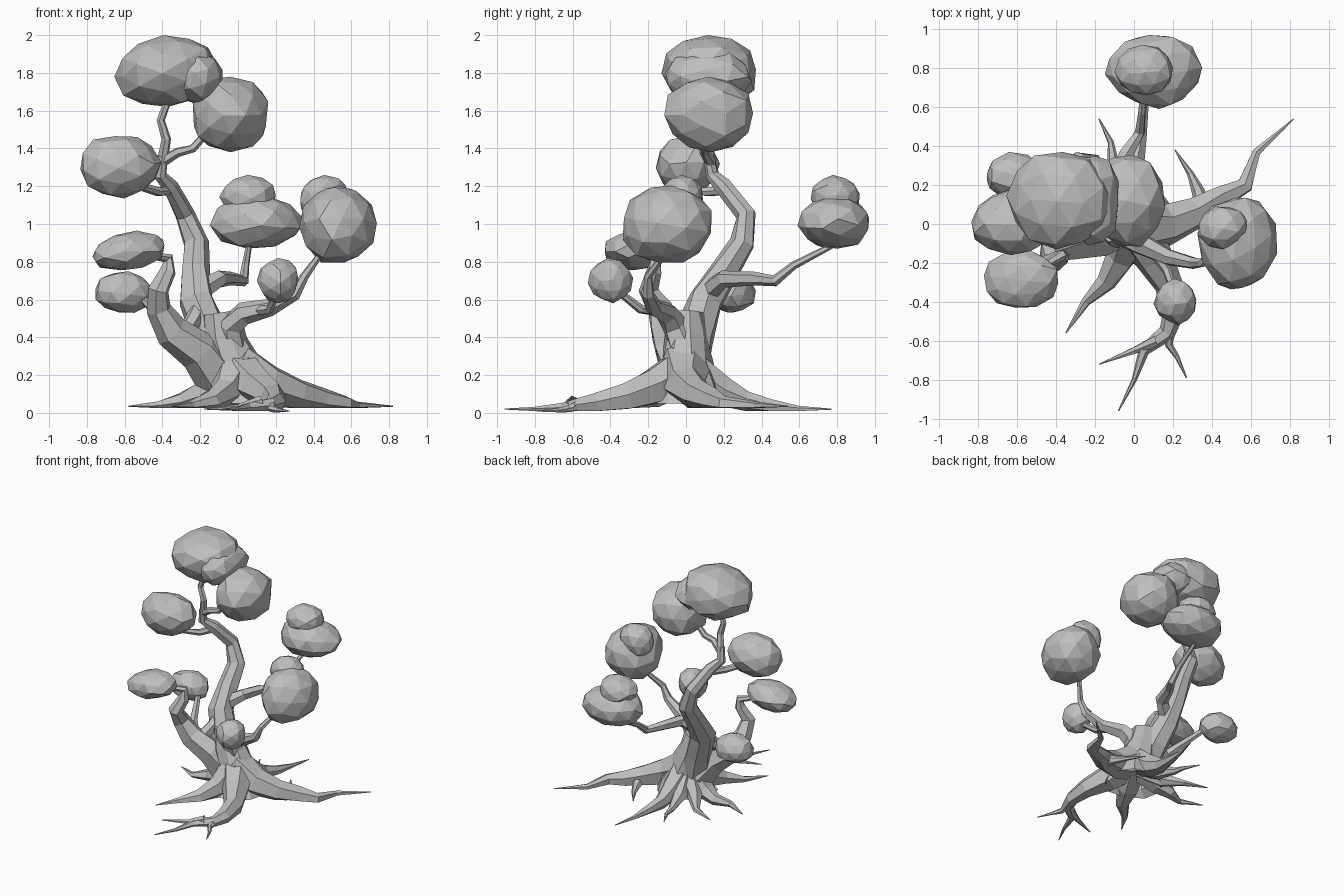
import bpy, bmesh, math, random
from mathutils import Vector, Matrix

random.seed(4)
cube = bpy.data.objects.get("Cube")
if cube:
    bpy.data.objects.remove(cube)

grey = bpy.data.materials.new("plain grey")
grey.use_nodes = True
color = (0.52, 0.52, 0.52, 1)
grey.diffuse_color = color
grey.node_tree.nodes["Principled BSDF"].inputs["Base Color"].default_value = color


def finish(bm, name):
    """Turn the bmesh into a grey, flat-shaded object."""
    bmesh.ops.recalc_face_normals(bm, faces=bm.faces[:])
    mesh = bpy.data.meshes.new(name)
    bm.to_mesh(mesh)
    bm.free()
    mesh.materials.append(grey)
    obj = bpy.data.objects.new(name, mesh)
    bpy.context.collection.objects.link(obj)


def tube(name, centres, radii, sides, floor=0.0):
    """Faceted skin of slightly uneven rings, open at its buried start."""
    bm = bmesh.new()
    rings = []
    side = Vector((1, 0.2, 0.1))
    last = len(centres) - 1
    for i, (centre, radius) in enumerate(zip(centres, radii)):
        along = (centres[min(i + 1, last)] - centres[max(i - 1, 0)]).normalized()
        side = (side - along * side.dot(along)).normalized()
        other = along.cross(side)
        ring = []
        for k in range(sides):
            angle = math.tau * k / sides
            direction = side * math.cos(angle) + other * math.sin(angle)
            point = centre + direction * radius * random.uniform(0.9, 1.1)
            point.z = max(point.z, floor)
            ring.append(bm.verts.new(point))
        rings.append(ring)
    for lower, upper in zip(rings, rings[1:]):
        for k in range(sides):
            n = (k + 1) % sides
            bm.faces.new((lower[k], lower[n], upper[n], upper[k]))
    bm.faces.new(rings[-1])
    finish(bm, name)


def limb(name, thick, thin, *points, sides=6):
    """Branch that tapers from thick to thin, fastest near its start."""
    centres = [Vector(point) for point in points]
    last = len(centres) - 1
    radii = [thin + (thick - thin) * (1 - i / last) ** 1.3 for i in range(last + 1)]
    tube(name, centres, radii, sides)


def root(name, thick, height, *points, tip=0.035):
    """Root over ground points, sinking and thinning in a flare to its tip."""
    flat = [Vector((*point, 0)) for point in points]
    travelled = [0]
    for a, b in zip(flat, flat[1:]):
        travelled.append(travelled[-1] + (b - a).length)
    left = [1 - d / travelled[-1] for d in travelled]
    centres = [p + Vector((0, 0, tip + height * t ** 3)) for p, t in zip(flat, left)]
    radii = [0.003 + thick * t ** 1.4 for t in left]
    tube(name, centres, radii, 6, floor=tip - 0.01)


def clump(name, centre, size, lean=0.0):
    """Faceted leaf mass with a given centre and overall size."""
    bm = bmesh.new()
    bmesh.ops.create_icosphere(bm, subdivisions=2, radius=1)
    turn = Matrix.Rotation(random.uniform(0, 3), 3, Vector((1, 2, 3)).normalized())
    for vert in bm.verts:
        vert.co = turn @ vert.co * random.uniform(0.94, 1.06)
        vert.co.x += lean * vert.co.z
    for axis in range(3):
        values = [vert.co[axis] for vert in bm.verts]
        low, high = min(values), max(values)
        for vert in bm.verts:
            share = (vert.co[axis] - low) / (high - low) - 0.5
            vert.co[axis] = centre[axis] + share * size[axis]
    finish(bm, name)


# Leaf clumps
clump("crown_leaves", (-.38, .12, 1.81), (.55, .5, .38), lean=.1)
clump("crown_side_lobe", (-.22, .12, 1.78), (.28, .46, .28))
clump("upper_left_leaves", (-.04, .12, 1.58), (.4, .47, .4))
clump("upper_right_leaves", (-.62, .01, 1.3), (.43, .34, .33))
clump("lower_right_front_leaves", (-.58, -.28, .86), (.38, .3, .21), lean=.2)
clump("lower_right_back_leaves", (-.6, .25, .64), (.31, .24, .22))
clump("small_front_leaves", (.21, -.4, .7), (.22, .24, .24))
clump("back_leaves", (.1, .78, 1.01), (.5, .38, .28))
clump("back_top_lobe", (.05, .79, 1.15), (.3, .26, .22))
clump("left_leaves", (.53, -.1, 1), (.41, .47, .41))
clump("left_top_lobe", (.46, -.02, 1.13), (.26, .22, .26))

# Trunk and main stems
limb("trunk_base", .22, .09, (0, 0, .05), (0, 0, .12), (-.03, 0, .25),
     (-.08, 0, .4), (-.1, 0, .53), sides=9)
limb("main_stem", .12, .03, (-.08, 0, .2), (-.14, .04, .4), (-.22, .1, .6), (-.23, .2, .75),
     (-.22, .3, .9), (-.28, .32, 1.05), (-.36, .2, 1.2), (-.41, .14, 1.26), (-.4, .12, 1.36), sides=7)
limb("right_stem", .13, .02, (-.1, 0, .2), (-.2, -.06, .33), (-.35, -.1, .43),
     (-.42, -.14, .55), (-.42, -.2, .65), (-.37, -.17, .75), (-.37, -.16, .82), (-.44, -.2, .83))
limb("left_stem", .09, .015, (-.03, 0, .33), (-.04, -.06, .46), (.03, -.1, .53),
     (.17, -.17, .56), (.3, -.2, .63), (.35, -.2, .72), (.45, -.1, .86))

# Branches
fork = (-.4, .13, 1.33)
limb("crown_branch", .03, .02, fork, (-.38, .1, 1.45), (-.41, .1, 1.55), (-.37, .1, 1.66))
limb("upper_left_branch", .03, .02, fork, (-.32, .1, 1.38), (-.24, .1, 1.4), (-.15, .1, 1.5))
limb("upper_right_branch", .03, .02, (-.35, .23, 1.18), (-.42, .1, 1.17), (-.52, 0, 1.2))
limb("back_branch", .06, .015, (-.21, .12, .64), (-.1, .2, .71), (-.04, .36, .71),
     (.03, .47, .7), (.04, .57, .78), (.06, .8, .9))
limb("front_branch", .03, .015, (.1, -.14, .54), (.17, -.24, .55), (.2, -.33, .62), (.2, -.4, .7))
limb("lower_right_back_branch", .05, .02, (-.33, -.1, .42), (-.4, 0, .5), (-.5, .2, .6))
limb("inner_fork", .05, .04, (-.28, -.07, .42), (-.23, 0, .5), (-.2, .1, .6))

# Roots
hub = (0, 0)
root("front_right_root", .13, .2, hub, (-.07, -.17), (-.14, -.3), (-.25, -.4), (-.35, -.56))
root("front_root", .13, .22, hub, (.1, -.17), (.18, -.32), (.2, -.47), (.17, -.56),
     (.05, -.65), (0, -.8), (-.08, -.96), tip=.02)
root("front_root_right_fork", .03, .04, (.12, -.6), (0, -.65), (-.18, -.72), tip=.02)
root("front_root_left_fork", .03, .04, (.18, -.53), (.18, -.62), (.22, -.68), (.27, -.79), tip=.01)
root("left_root", .14, .2, hub, (.17, 0), (.32, .06), (.45, .14), (.57, .2), (.63, .37), (.82, .54))
root("left_root_fork", .05, .04, (.36, .07), (.33, .17), (.29, .26), (.21, .38))
root("back_root", .11, .22, hub, (0, .2), (0, .32), (.03, .45), (.06, .6), (.1, .77), tip=.02)
root("back_right_root", .1, .2, hub, (-.08, .2), (-.11, .34), (-.12, .42), (-.18, .54))
root("right_root", .12, .2, hub, (-.2, .03), (-.3, .05), (-.42, .02), (-.58, .1))
root("right_back_root", .1, .2, hub, (-.17, .13), (-.27, .25), (-.44, .32))
